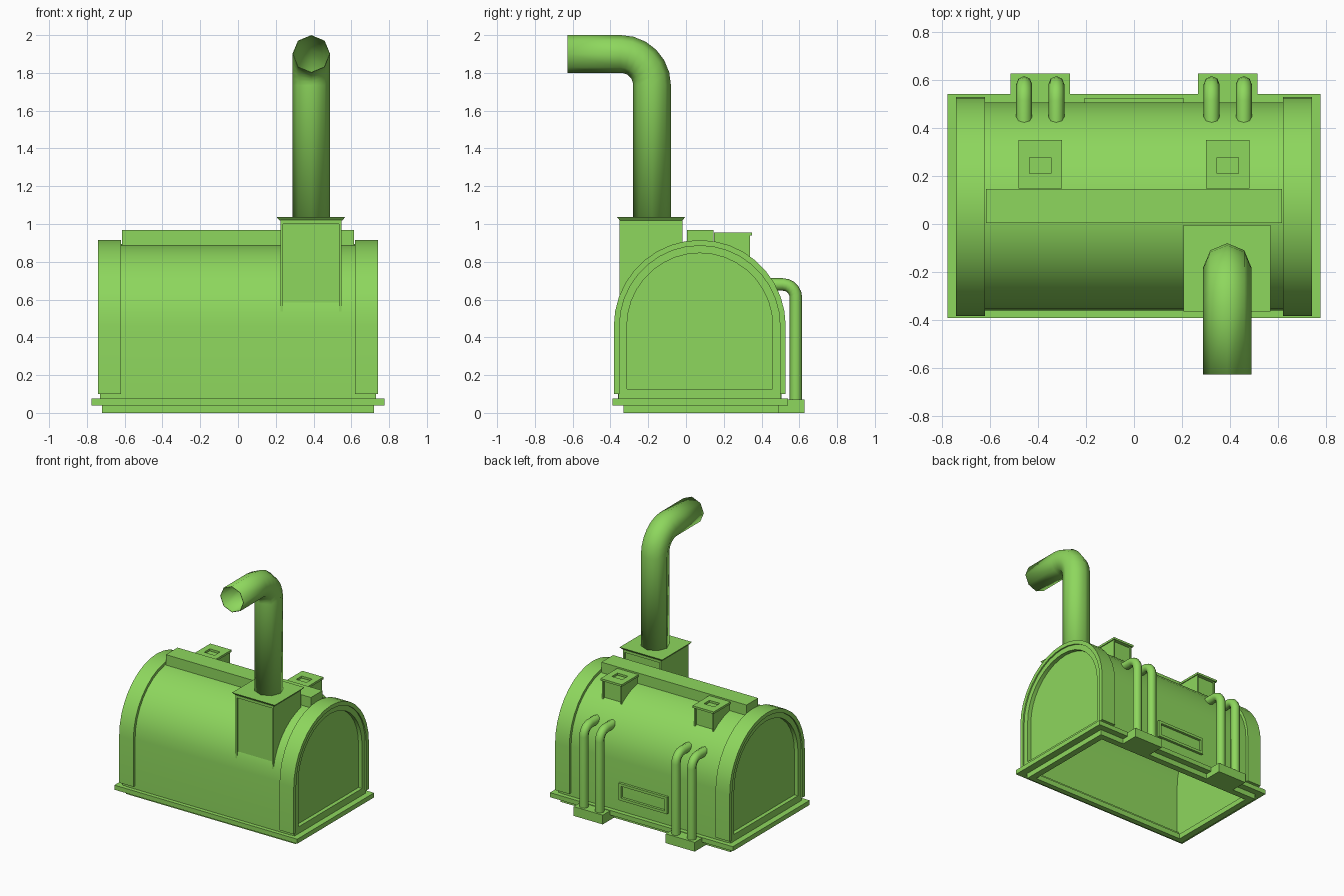
import bpy, bmesh, math
from mathutils import Vector

if "Cube" in bpy.data.objects:
    bpy.data.objects.remove(bpy.data.objects["Cube"])

green = bpy.data.materials.new("green_paint")
green.diffuse_color = (0.27, 0.68, 0.11, 1)
green.use_nodes = True
green.node_tree.nodes["Principled BSDF"].inputs["Base Color"].default_value = green.diffuse_color

CY, CZ = 0.073, 0.46   # centre of the arch in the YZ plane


def loft(name, rings, closed=False, caps=True):
    """Skin a list of equal-length point loops."""
    bm = bmesh.new()
    rows = [[bm.verts.new(p) for p in ring] for ring in rings]
    n = len(rows[0])
    pairs = list(zip(rows, rows[1:])) + ([(rows[-1], rows[0])] if closed else [])
    for a, b in pairs:
        for i in range(n):
            j = (i + 1) % n
            bm.faces.new((a[i], a[j], b[j], b[i]))
    if caps and not closed:
        bm.faces.new(rows[0])
        bm.faces.new(rows[-1])
    bmesh.ops.recalc_face_normals(bm, faces=bm.faces)
    mesh = bpy.data.meshes.new(name)
    bm.to_mesh(mesh)
    bm.free()
    mesh.materials.append(green)
    ob = bpy.data.objects.new(name, mesh)
    bpy.context.collection.objects.link(ob)
    return ob


def rect(x0, x1, y0, y1):
    return [(x0, y0), (x1, y0), (x1, y1), (x0, y1)]


def box(name, x0, x1, y0, y1, z0, z1, flare=0.0):
    f = flare
    return loft(name, [[(x, y, z0) for x, y in rect(x0, x1, y0, y1)],
                       [(x, y, z1) for x, y in rect(x0 - f, x1 + f, y0 - f, y1 + f)]])


def frame(name, outer, inner, w0, w1, upright=False):
    """Rectangular frame lying flat, or upright in the XZ plane."""
    put = (lambda u, v, w: (u, w, v)) if upright else (lambda u, v, w: (u, v, w))
    rings = [[put(*o, w0), put(*o, w1), put(*i, w1), put(*i, w0)]
             for o, i in zip(rect(*outer), rect(*inner))]
    return loft(name, rings, closed=True)


def arch(r, bottom, n=18):
    pts = [(CY - r, bottom)]
    pts += [(CY - r * math.cos(math.pi * i / n), CZ + r * math.sin(math.pi * i / n))
            for i in range(n + 1)]
    return pts + [(CY + r, bottom)]


def arch_band(name, ro, ri, zo, zi, x0, x1, closed=False):
    rings = [[(x0, *o), (x1, *o), (x1, *i), (x0, *i)]
             for o, i in zip(arch(ro, zo), arch(ri, zi))]
    return loft(name, rings, closed)


def pipe(name, x, path, r, sides=8, caps=True):
    """Tube along a path in the YZ plane."""
    pts = [Vector((x, y, z)) for y, z in path]
    side, rings = Vector((1, 0, 0)), []
    for i, p in enumerate(pts):
        t = (pts[min(i + 1, len(pts) - 1)] - pts[max(i - 1, 0)]).normalized()
        up = t.cross(side)
        rings.append([p + r * (math.cos(a) * side + math.sin(a) * up)
                      for a in (2 * math.pi * k / sides for k in range(sides))])
    return loft(name, rings, caps=caps)


def elbow(start, corner, end, r, n=6):
    """Path going up from start, turning towards -y at the corner."""
    cy, cz = corner[0] - r, corner[1] - r
    bend = [(cy + r * math.cos(a), cz + r * math.sin(a))
            for a in (math.pi / 2 * k / n for k in range(n + 1))]
    return [start] + bend + [end]


# open base frame
frame("base_foot", (-0.72, 0.72, -0.33, 0.49), (-0.67, 0.67, -0.29, 0.44), 0, 0.04)
frame("base_flange", (-0.775, 0.775, -0.39, 0.54), (-0.69, 0.69, -0.325, 0.47), 0.04, 0.075)

# hollow arched body
arch_band("body_shell", 0.433, 0.415, 0.07, 0.07, -0.70, 0.70)

# end rims, end frames and recessed end panels
for s, tag in ((-1, "left"), (1, "right")):
    arch_band(f"rim_{tag}", 0.455, 0.425, 0.10, 0.10, s * 0.62, s * 0.74)
    arch_band(f"end_frame_{tag}", 0.43, 0.386, 0.07, 0.127, s * 0.69, s * 0.73, closed=True)
    loft(f"end_panel_{tag}", [[(s * x, y, z) for y, z in arch(0.395, 0.11)]
                              for x in (0.69, 0.70)])

# ridge cap along the top
box("ridge_cap", -0.615, 0.615, 0.005, 0.146, 0.86, 0.967)

# access plate on the back
frame("access_frame", (-0.205, 0.205, 0.165, 0.295), (-0.185, 0.185, 0.185, 0.275),
      0.50, 0.525, upright=True)

# chimney housing: core, side plates and flared lid
box("chimney_core", 0.235, 0.535, -0.34, -0.03, 0.57, 1.01)
for x0, tag in ((0.225, "left"), (0.535, "right")):
    box(f"chimney_side_{tag}", x0, x0 + 0.012, -0.353, -0.018, 0.53, 1.02)
box("chimney_lip", 0.225, 0.547, -0.353, -0.018, 1.0, 1.02)
box("chimney_lid", 0.22, 0.552, -0.35, -0.02, 1.018, 1.036, flare=0.015)

# exhaust pipe with open end
exhaust = pipe("exhaust_pipe", 0.388,
               elbow((-0.18, 1.02), (-0.18, 1.9), (-0.627, 1.9), 0.165), 0.1, caps=False)
wall = exhaust.modifiers.new("wall", "SOLIDIFY")
wall.thickness, wall.offset = 0.005, -1

# roof vents, pipe pairs and their pedestals on the back
for s, tag in ((-1, "left"), (1, "right")):
    c = s * 0.39
    box(f"vent_core_{tag}", c - 0.075, c + 0.075, 0.15, 0.328, 0.70, 0.935)
    for k, e in ((-1, "a"), (1, "b")):
        m = c + k * 0.077
        box(f"vent_side_{tag}_{e}", m - 0.006, m + 0.006, 0.148, 0.34, 0.70, 0.945)
    frame(f"vent_lid_{tag}", (c - 0.09, c + 0.09, 0.147, 0.35),
          (c - 0.044, c + 0.044, 0.21, 0.277), 0.94, 0.956)
    box(f"pedestal_{tag}", c - 0.123, c + 0.123, 0.48, 0.627, 0, 0.071)
    for k, e in ((-1, "a"), (1, "b")):
        pipe(f"back_pipe_{tag}_{e}", c + k * 0.067,
             elbow((0.582, 0.06), (0.582, 0.68), (0.40, 0.68), 0.07, 5), 0.033)

# smooth curved surfaces, keep hard edges
bpy.ops.object.select_all(action="SELECT")
bpy.context.view_layer.objects.active = exhaust
bpy.ops.object.shade_smooth_by_angle(angle=math.radians(50))
